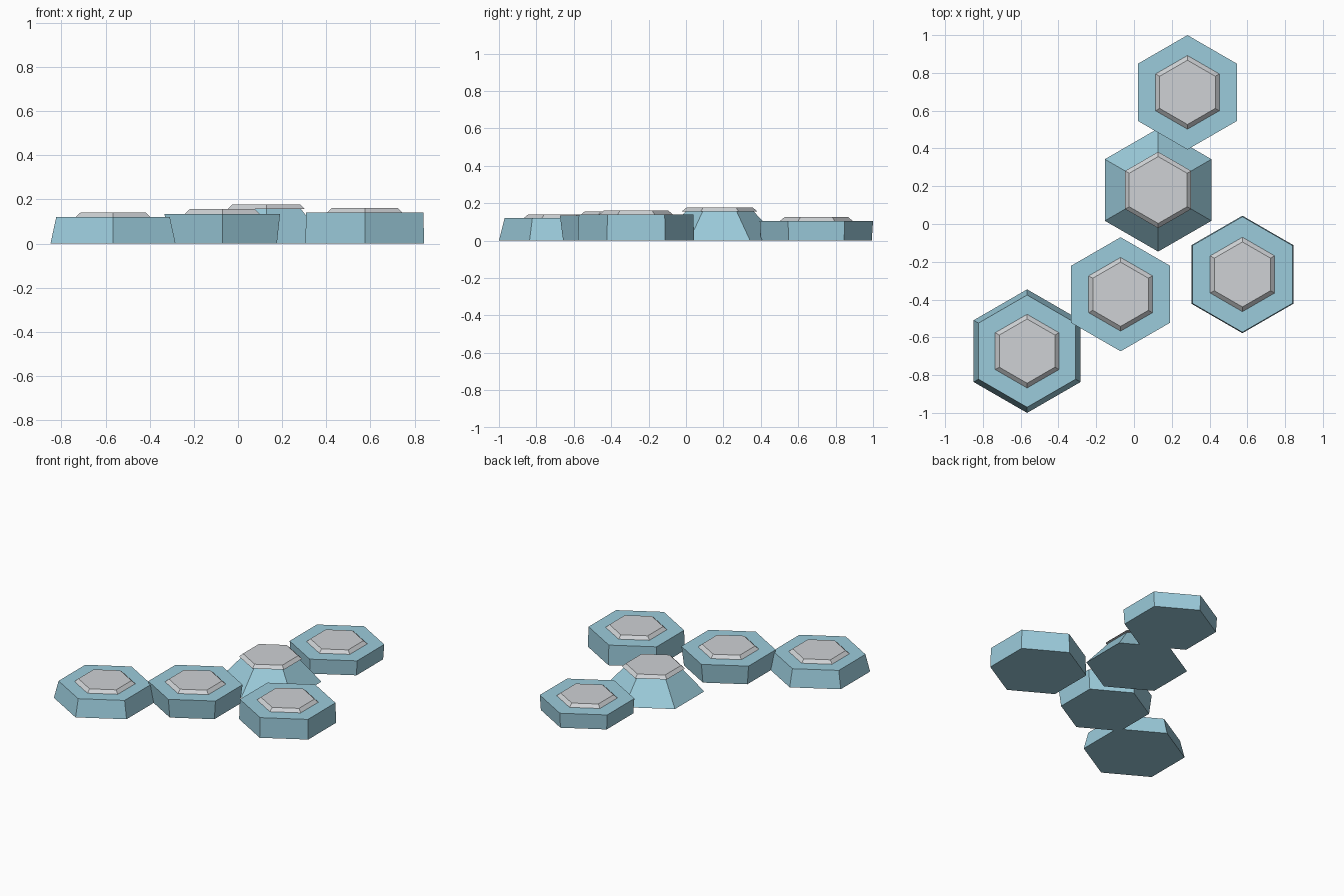
import bpy
import bmesh
import math

old = bpy.data.objects.get("Cube")
if old:
    bpy.data.objects.remove(old, do_unlink=True)


def make_material(name, color):
    mat = bpy.data.materials.new(name)
    mat.use_nodes = True
    mat.diffuse_color = (*color, 1)
    mat.node_tree.nodes["Principled BSDF"].inputs["Base Color"].default_value = (*color, 1)
    return mat


ice_blue = make_material("ice_blue", (0.33, 0.60, 0.71))
pale_grey = make_material("pale_grey", (0.62, 0.64, 0.66))


def hex_block(name, x, y, z0, z1, r0, r1, mat):
    """Closed six-sided tapered block with corners pointing along y."""
    bm = bmesh.new()
    rings = []
    for z, r in ((z0, r0), (z1, r1)):
        angles = [math.radians(90 + 60 * i) for i in range(6)]
        rings.append([bm.verts.new((r * math.cos(a), r * math.sin(a), z - z0)) for a in angles])
    low, high = rings
    bm.faces.new(low[::-1])
    bm.faces.new(high)
    for i in range(6):
        j = (i + 1) % 6
        bm.faces.new((low[i], low[j], high[j], high[i]))
    mesh = bpy.data.meshes.new(name)
    bm.to_mesh(mesh)
    bm.free()
    mesh.materials.append(mat)
    obj = bpy.data.objects.new(name, mesh)
    obj.location = (x, y, z0)
    bpy.context.collection.objects.link(obj)


# Stepping stones: name, x, y, height, bottom radius, top radius, cap radius
stones = [
    ("back_stone", 0.283, 0.697, 0.105, 0.296, 0.303, 0.195),
    ("centre_stone", 0.128, 0.18, 0.156, 0.326, 0.182, 0.202),
    ("left_stone", 0.574, -0.267, 0.14, 0.311, 0.306, 0.197),
    ("front_stone", -0.071, -0.372, 0.135, 0.285, 0.302, 0.195),
    ("right_stone", -0.566, -0.673, 0.12, 0.327, 0.297, 0.195),
]

for name, x, y, height, bottom, top, cap in stones:
    # Blue base with a bevelled grey cap on top
    hex_block(name + "_base", x, y, 0, height, bottom, top, ice_blue)
    hex_block(name + "_cap", x, y, height, height + 0.021, cap, cap - 0.025, pale_grey)
